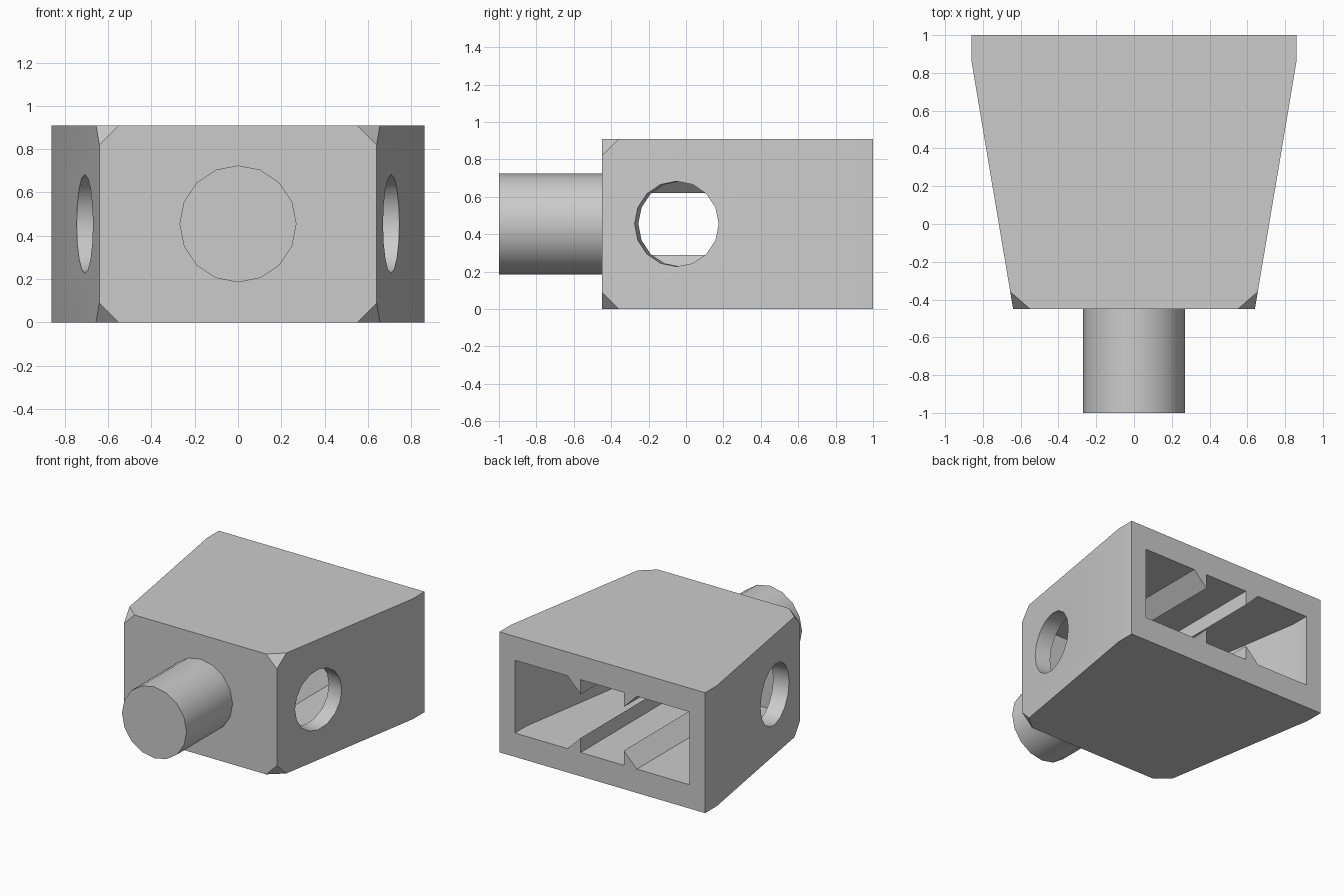
import bpy, bmesh, math
from mathutils import Matrix, Vector

if "Cube" in bpy.data.objects:
    bpy.data.objects.remove(bpy.data.objects["Cube"], do_unlink=True)

HEIGHT = 0.91
MID = HEIGHT / 2
WALL = 0.13

grey = bpy.data.materials.new("plain_grey")
grey.use_nodes = True
colour = (0.6, 0.6, 0.6, 1)
grey.diffuse_color = colour
grey.node_tree.nodes["Principled BSDF"].inputs["Base Color"].default_value = colour


def make_object(name, bm):
    bmesh.ops.recalc_face_normals(bm, faces=bm.faces)
    mesh = bpy.data.meshes.new(name)
    bm.to_mesh(mesh)
    bm.free()
    obj = bpy.data.objects.new(name, mesh)
    bpy.context.collection.objects.link(obj)
    mesh.materials.append(grey)
    return obj


def prism(name, points, direction):
    """Extrude a flat outline along a direction."""
    bm = bmesh.new()
    face = bm.faces.new([bm.verts.new(p) for p in points])
    moved = bmesh.ops.extrude_face_region(bm, geom=[face])["geom"]
    verts = [v for v in moved if isinstance(v, bmesh.types.BMVert)]
    bmesh.ops.translate(bm, verts=verts, vec=direction)
    return make_object(name, bm)


def cylinder(name, radius, depth, centre, axis):
    bm = bmesh.new()
    turn = Vector(axis).to_track_quat('Z', 'Y').to_matrix().to_4x4()
    bmesh.ops.create_cone(bm, cap_ends=True, segments=16, radius1=radius, radius2=radius,
                          depth=depth, matrix=Matrix.Translation(centre) @ turn)
    return make_object(name, bm)


def cut(target, cutter):
    mod = target.modifiers.new("cut", 'BOOLEAN')
    mod.operation = 'DIFFERENCE'
    mod.solver = 'EXACT'
    mod.object = cutter
    bpy.context.view_layer.objects.active = target
    bpy.ops.object.modifier_apply(modifier=mod.name)
    bpy.data.objects.remove(cutter, do_unlink=True)


def plan(half, z):
    """Mirror a half outline seen from above."""
    return [(x, y, z) for x, y in half] + [(-x, y, z) for x, y in reversed(half)]


# Tapered body
body = prism("tapered_body", plan([(0.64, -0.45), (0.86, 0.86), (0.86, 1.0)], 0), (0, 0, HEIGHT))

# Clipped front corners
bm = bmesh.new()
bm.from_mesh(body.data)
for sx in (-1, 1):
    for z in (0, HEIGHT):
        sz = 1 if z else -1
        bmesh.ops.bisect_plane(bm, geom=bm.verts[:] + bm.edges[:] + bm.faces[:],
                               plane_co=(sx * 0.55, -0.45, z), plane_no=(sx, -1.15, sz),
                               clear_outer=True)
        bmesh.ops.holes_fill(bm, edges=[e for e in bm.edges if e.is_boundary])
bmesh.ops.recalc_face_normals(bm, faces=bm.faces)
bm.to_mesh(body.data)
bm.free()

# Rear cavity with barbed ridges on floor and ceiling
low, high, barb = 0.18, 0.73, 0.11
cavity = prism("cavity_cutter", plan([(0.54, -0.32), (0.73, 0.86), (0.73, 1.1)], low),
               (0, 0, high - low))
for sx in (-1, 1):
    for base, sign in ((low, 1), (high, -1)):
        tip, back = base + sign * barb, base - sign * 0.05
        outline = [(sx * 0.18, tip), (sx * 0.29, base), (sx * 0.29, back), (sx * 0.18, back)]
        cut(cavity, prism("ridge", [(x, -0.5, z) for x, z in outline], (0, 1.8, 0)))
cut(body, cavity)

# Round holes square to the sloping sides
slope = 0.22 / 1.31
for sx in (-1, 1):
    cut(body, cylinder("hole_cutter", 0.228, 0.5, (sx * 0.707, -0.05, MID), (sx, -slope, 0)))

# Front peg
peg = cylinder("front_peg", 0.27, 0.56, (0, -0.72, MID), (0, 1, 0))

for obj in (body, peg):
    bpy.ops.object.select_all(action='DESELECT')
    obj.select_set(True)
    bpy.context.view_layer.objects.active = obj
    bpy.ops.object.shade_smooth_by_angle(angle=math.radians(30))
